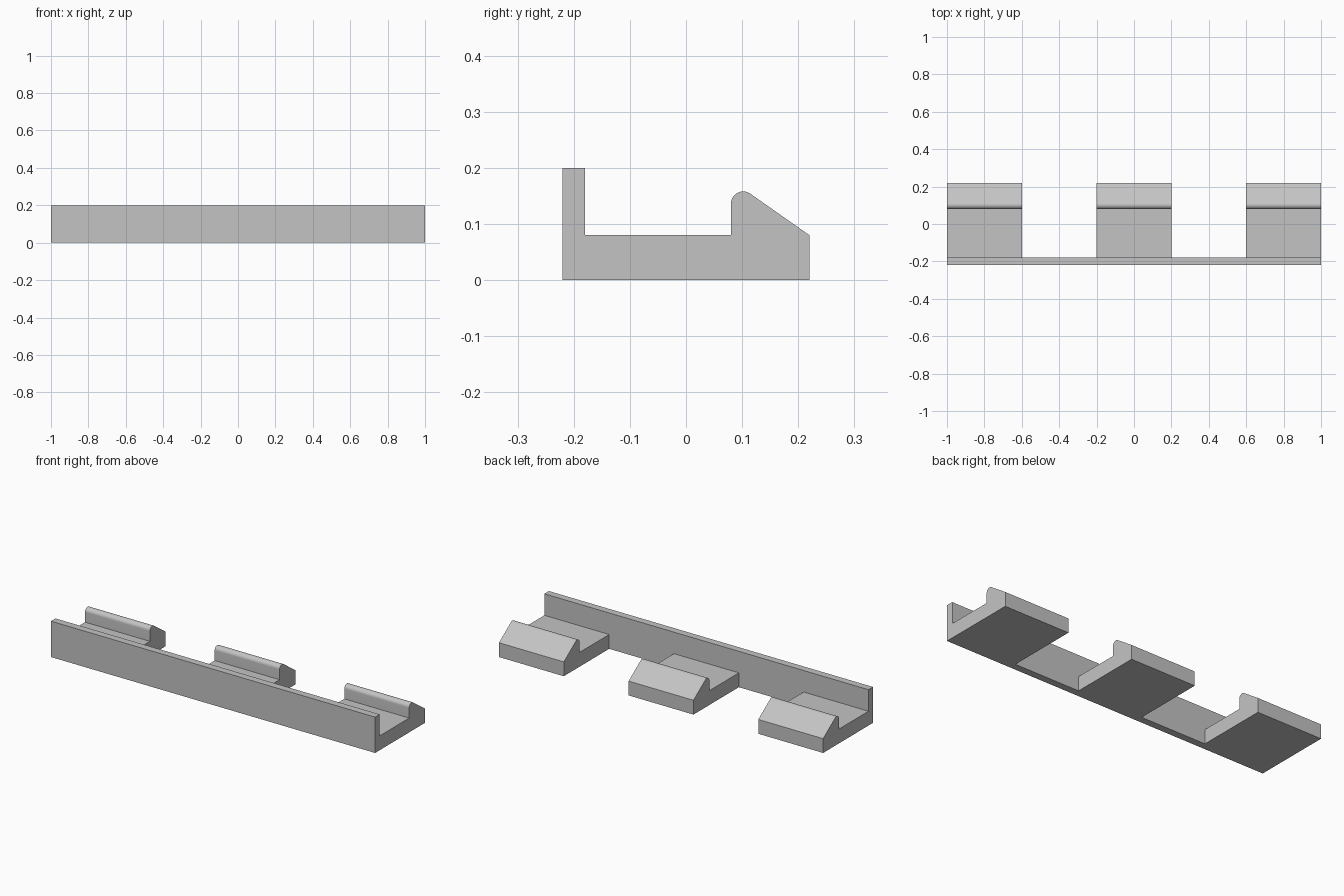
import bpy
import bmesh
from math import asin, atan2, cos, hypot, pi, sin

cube = bpy.data.objects.get("Cube")
if cube:
    bpy.data.objects.remove(cube)

grey = bpy.data.materials.new("plain grey")
grey.use_nodes = True
colour = (0.55, 0.55, 0.55, 1)
grey.diffuse_color = colour
grey.node_tree.nodes["Principled BSDF"].inputs["Base Color"].default_value = colour


def extrude_profile(name, profile, x0, x1):
    """Extrude a (y, z) outline along x into a closed solid."""
    bm = bmesh.new()
    face = bm.faces.new([bm.verts.new((x0, y, z)) for y, z in profile])
    result = bmesh.ops.extrude_face_region(bm, geom=[face])
    moved = [v for v in result["geom"] if isinstance(v, bmesh.types.BMVert)]
    bmesh.ops.translate(bm, verts=moved, vec=(x1 - x0, 0, 0))
    bmesh.ops.recalc_face_normals(bm, faces=bm.faces)
    mesh = bpy.data.meshes.new(name)
    bm.to_mesh(mesh)
    bm.free()
    mesh.materials.append(grey)
    obj = bpy.data.objects.new(name, mesh)
    bpy.context.collection.objects.link(obj)
    return obj


FRONT, WALL_BACK, BACK = -0.22, -0.18, 0.22
SHELF_Z, WALL_Z = 0.08, 0.20

# Long front wall
extrude_profile("front_wall", [(FRONT, 0), (WALL_BACK, 0),
                               (WALL_BACK, WALL_Z), (FRONT, WALL_Z)], -1, 1)

# Rounded hook nose, tangent to the upright face and to the rear ramp
nose_y, nose_z, radius = 0.102, 0.136, 0.022
dy, dz = BACK - nose_y, SHELF_Z - nose_z
ramp_angle = atan2(dz, dy) - asin(radius / hypot(dy, dz))
end_angle = ramp_angle + pi / 2
steps = 16
nose = []
for i in range(steps + 1):
    a = pi + (end_angle - pi) * i / steps
    nose.append((nose_y + radius * cos(a), nose_z + radius * sin(a)))

clip_profile = [(WALL_BACK, 0), (WALL_BACK, SHELF_Z), (nose_y - radius, SHELF_Z),
                *nose, (BACK, SHELF_Z), (BACK, 0)]

# Three clips spaced along the wall
for side, x in (("right", -0.8), ("middle", 0), ("left", 0.8)):
    clip = extrude_profile(f"{side}_clip", clip_profile, x - 0.2, x + 0.2)
    bpy.ops.object.select_all(action="DESELECT")
    clip.select_set(True)
    bpy.context.view_layer.objects.active = clip
    bpy.ops.object.shade_smooth_by_angle(angle=pi / 6)
